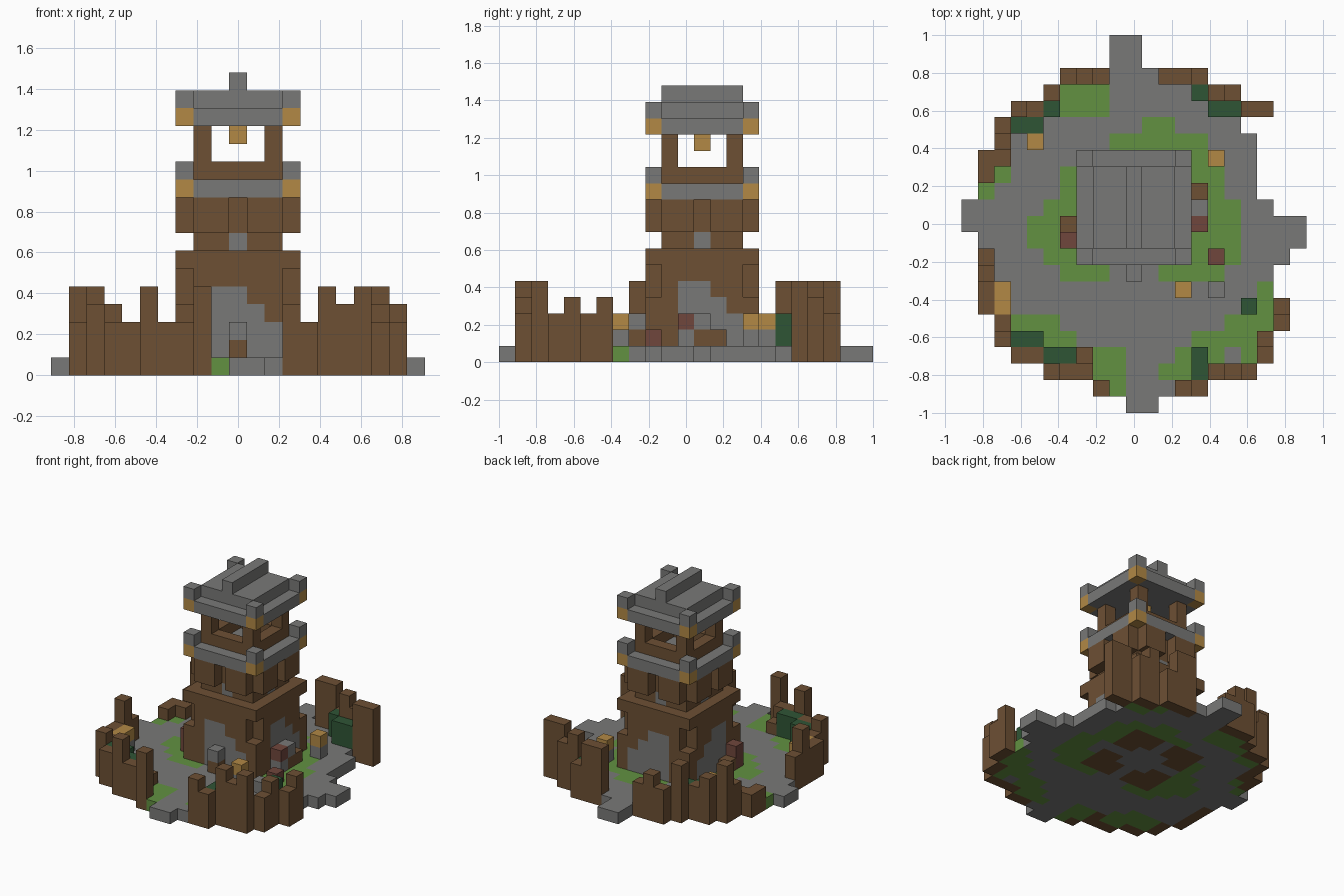
import bpy, bmesh
from mathutils import Vector

if "Cube" in bpy.data.objects:
    bpy.data.objects.remove(bpy.data.objects["Cube"], do_unlink=True)

S = 2 / 23  # edge of one block
COLOURS = {
    "wood": (0.153, 0.08, 0.034),
    "stone": (0.19, 0.19, 0.185),
    "grass": (0.122, 0.283, 0.053),
    "bush": (0.028, 0.091, 0.036),
    "lantern": (0.445, 0.25, 0.06),
    "red": (0.162, 0.061, 0.045),
}
names = list(COLOURS)
mats = []
for name, rgb in COLOURS.items():
    m = bpy.data.materials.new(name)
    m.use_nodes = True
    m.diffuse_color = (*rgb, 1)
    bsdf = m.node_tree.nodes["Principled BSDF"]
    bsdf.inputs["Base Color"].default_value = (*rgb, 1)
    bsdf.inputs["Roughness"].default_value = 0.9
    mats.append(m)

blocks = {}  # (x, y, z) cell -> (part, colour)


def put(part, colour, x, y, z0, z1=None):
    """Stack blocks of one colour from level z0 to z1."""
    for z in range(z0, (z0 if z1 is None else z1) + 1):
        blocks[x, y, z] = (part, colour)


def patch(part, colour, x0, x1, y0, y1, z0, z1=None):
    """Fill a rectangle of columns."""
    for x in range(x0, x1 + 1):
        for y in range(y0, y1 + 1):
            put(part, colour, x, y, z0, z1)


def square(r):
    return [(x, y) for x in range(-r, r + 1) for y in range(-r, r + 1)]


def tower(part, colour, x, y, z0, z1=None):
    """Place blocks relative to the tower's middle, one cell behind centre."""
    put(part, colour, x, y + 1, z0, z1)


# Stone ground: left and right reach of each row, from the back to the front
LEFT = [1, 1, 4, 5, 7, 8, 8, 9, 9, 9, 10, 10, 9, 9, 9, 9, 9, 8, 8, 7, 5, 2, 0]
RIGHT = [0, 0, 4, 6, 8, 6, 7, 7, 7, 7, 8, 10, 10, 9, 8, 8, 9, 9, 8, 8, 7, 4, 1]
for row, (left, right) in enumerate(zip(LEFT, RIGHT)):
    patch("ground", "stone", -left, right, 11 - row, 11 - row, 0)

# Grass around the tower
for area in [(1, 2, 6, 6), (-1, 4, 5, 5), (4, 5, 2, 4), (5, 6, -2, 1),
             (4, 4, -2, -1), (2, 5, -3, -3), (-4, -4, -3, 3),
             (-5, -5, -2, 1), (-6, -6, -1, 0), (-3, -2, -3, -3)]:
    patch("ground", "grass", *area, 0)

# Grass along the palisade
for area in [(-4, -2, 7, 8), (-8, -8, 3, 3), (-9, -9, 2, 2), (8, 8, -6, -4),
             (6, 7, -6, -6), (4, 7, -7, -7), (3, 5, -8, -8), (7, 7, -8, -8),
             (2, 3, -9, -9), (-7, -5, -6, -6), (-5, -4, -7, -7),
             (-2, -1, -9, -8), (-1, -1, -10, -10)]:
    patch("ground", "grass", *area, 0)

# Earth ring under the tower walls
for x, y in square(3):
    if max(abs(x), abs(y)) > 1 and x and y:
        tower("ground", "wood", x, y, 0)

# Palisade runs along x: start cell, then stake heights
for x, y, heights in [(-4, 9, (3, 4, 3)), (2, 9, (5, 5, 3)), (-5, 8, (5,)),
                      (5, 8, (5, 4)), (-7, 7, (4, 3)), (7, 7, (5, 5)),
                      (-9, 4, (2, 2)), (-7, -8, (3, 3)), (-3, -8, (2,)),
                      (-5, -9, (5, 3, 3)), (5, -9, (5, 4, 5)),
                      (-2, -10, (5,)), (3, -10, (4, 3))]:
    for i, h in enumerate(heights):
        put("palisade", "wood", x + i, y, 0, h - 1)

# Palisade runs along y
for x, y, heights in [(-9, 3, (2,)), (-8, 5, (3, 5)), (-9, -5, (3, 3, 5, 3)),
                      (-8, -7, (4, 3)), (8, -8, (3, 4)), (9, -6, (3, 4))]:
    for i, h in enumerate(heights):
        put("palisade", "wood", x, y + i, 0, h - 1)

# Bushes growing out of grass
for x0, x1, y in [(4, 4, 8), (-5, -5, 7), (5, 6, 7), (-7, -6, 6), (7, 7, -5),
                  (-7, -6, -7), (-5, -4, -8), (4, 4, -8), (4, 4, -9)]:
    patch("ground", "grass", x0, x1, y, y, 0)
    patch("bushes", "bush", x0, x1, y, y, 1, 2)

# Lantern posts
for x, y in [(-6, 5), (5, 4), (3, -4), (-8, -4), (-8, -5)]:
    put("lantern_posts", "stone", x, y, 1)
    put("lantern_posts", "lantern", x, y, 2)

# Crates and rubble: colours stacked upwards
for x, y, stack in [(4, 2, ["wood"]), (4, 1, ["wood", "stone"]),
                    (4, 0, ["stone", "red"]), (5, -2, ["red"]),
                    (5, -4, ["stone"]), (-4, 0, ["wood"]),
                    (-4, -1, ["red", "red"])]:
    for z, colour in enumerate(stack, 1):
        put("crates", colour, x, y, z)

# Tower base with stone patches low in the middle of each side
STONE_TOP = {-1: 4, 0: 4, 1: 3, 2: 2}
for x, y in square(3):
    corner = abs(x) == 3 and abs(y) == 3
    along = x if abs(y) == 3 else y
    for z in range(1, 7):
        if corner and z in (4, 5):
            continue
        stone = not corner and z <= STONE_TOP.get(along, 0)
        tower("tower_base", "stone" if stone else "wood", x, y, z)

# Narrow storey with a stone window on each side, and overhanging panels
for x, y in square(2):
    window = max(abs(x), abs(y)) == 2 and 0 in (x, y)
    tower("tower_shaft", "stone" if window else "wood", x, y, 7)
    tower("tower_shaft", "wood", x, y, 8, 9)
for side in (-3, 3):
    for t in (-2, -1, 1, 2):
        tower("overhang_panels", "wood", side, t, 8, 9)
        tower("overhang_panels", "wood", t, side, 8, 9)

# Balcony and roof eave share the same corner posts
for part, z in (("balcony", 10), ("roof", 14)):
    for x, y in square(3):
        corner = abs(x) == 3 and abs(y) == 3
        tower(part, "lantern" if corner else "stone", x, y, z)
        if corner:
            tower(part, "stone", x, y, z + 1)

# Railing, lookout posts, roof slab, ridge, hanging lantern
for x, y in square(2):
    if max(abs(x), abs(y)) == 2:
        tower("railing", "wood", x, y, 11)
    if abs(x) == 2 and abs(y) == 2:
        tower("lookout_posts", "wood", x, y, 12, 13)
    tower("roof", "stone", x, y, 15)
for y in range(-2, 3):
    tower("roof_ridge", "stone", 0, y, 16)
tower("hanging_lantern", "lantern", 0, 0, 13)

# Door step
put("door_step", "wood", 0, -3, 1)
put("door_step", "stone", 0, -3, 2)

# Make one mesh per part, keeping only the outer block faces
AXES = [Vector(v) for v in ((1, 0, 0), (0, 1, 0), (0, 0, 1))]
for part in sorted({p for p, _ in blocks.values()}):
    bm = bmesh.new()
    for cell, (owner, colour) in blocks.items():
        if owner != part:
            continue
        centre = Vector(cell) + Vector((0, 0, 0.5))
        for i in range(3):
            for sign in (-1, 1):
                n = AXES[i] * sign
                if tuple(int(v) for v in Vector(cell) + n) in blocks:
                    continue
                u, v = AXES[(i + 1) % 3] * sign, AXES[(i + 2) % 3]
                face = bm.faces.new([bm.verts.new((centre + (n + k) / 2) * S)
                                     for k in (-u - v, u - v, u + v, v - u)])
                face.material_index = names.index(colour)
    bmesh.ops.remove_doubles(bm, verts=bm.verts, dist=S / 100)
    mesh = bpy.data.meshes.new(part)
    bm.to_mesh(mesh)
    bm.free()
    for m in mats:
        mesh.materials.append(m)
    bpy.context.collection.objects.link(bpy.data.objects.new(part, mesh))
